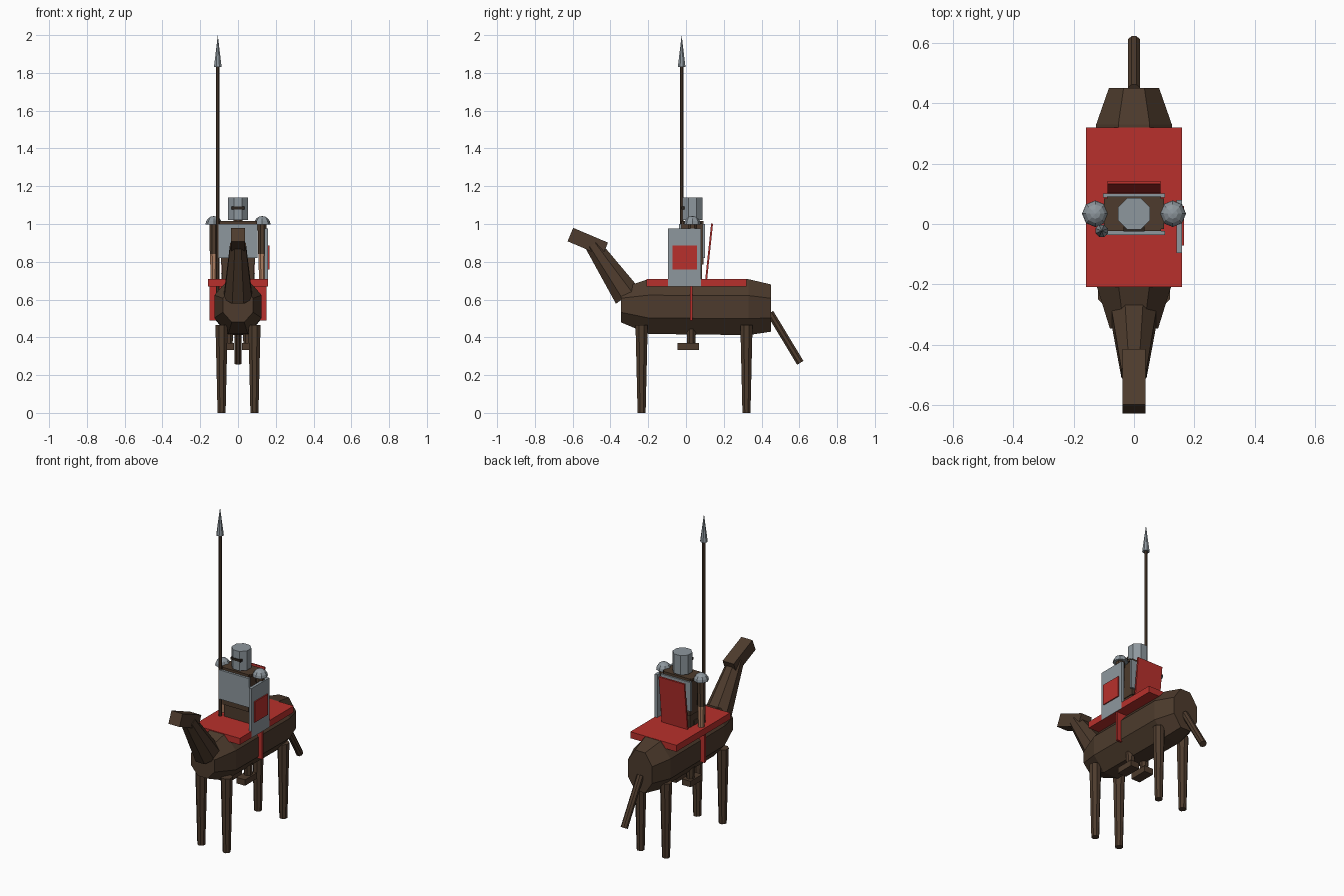
import bpy, bmesh, math
from mathutils import Vector, Matrix

if "Cube" in bpy.data.objects:
    bpy.data.objects.remove(bpy.data.objects["Cube"])


def material(name, rgb):
    m = bpy.data.materials.new(name)
    m.use_nodes = True
    m.diffuse_color = (*rgb, 1)
    m.node_tree.nodes["Principled BSDF"].inputs["Base Color"].default_value = (*rgb, 1)
    return m


BROWN = material("brown", (0.075, 0.044, 0.026))
STEEL = material("steel grey", (0.27, 0.31, 0.34))
RED = material("red", (0.48, 0.03, 0.025))
SKIN = material("skin", (0.42, 0.21, 0.12))
DARK = material("dark slit", (0.025, 0.018, 0.013))


def finish(name, bm, mat):
    bmesh.ops.recalc_face_normals(bm, faces=bm.faces)
    mesh = bpy.data.meshes.new(name)
    bm.to_mesh(mesh)
    bm.free()
    mesh.materials.append(mat)
    obj = bpy.data.objects.new(name, mesh)
    bpy.context.scene.collection.objects.link(obj)
    return obj


def box(name, center, size, mat, tilt=0):
    bm = bmesh.new()
    bmesh.ops.create_cube(bm, size=1)
    place = Matrix.Translation(center) @ Matrix.Rotation(math.radians(tilt), 4, "X")
    bm.transform(place @ Matrix.Diagonal((*size, 1)))
    return finish(name, bm, mat)


def rod(name, start, end, r1, r2, mat, sides=8):
    """Tapered prism between two points, flat side outward."""
    start, end = Vector(start), Vector(end)
    axis = end - start
    bm = bmesh.new()
    bmesh.ops.create_cone(bm, cap_ends=True, segments=sides,
                          radius1=r1, radius2=r2, depth=axis.length)
    bm.transform(Matrix.Rotation(math.pi / sides, 4, "Z"))
    turn = Vector((0, 0, 1)).rotation_difference(axis).to_matrix().to_4x4()
    bm.transform(Matrix.Translation((start + end) / 2) @ turn)
    return finish(name, bm, mat)


# Horse body: octagonal sections (y, centre z, half width, half height)
sections = [(-0.345, 0.57, 0.08, 0.09), (-0.2, 0.563, 0.125, 0.145),
            (0.33, 0.56, 0.125, 0.148), (0.45, 0.555, 0.083, 0.125)]
bm = bmesh.new()
rings = []
for y, z, w, h in sections:
    angles = [math.radians(22.5 + 45 * i) for i in range(8)]
    k = 1 / math.cos(math.pi / 8)
    rings.append([bm.verts.new((w * k * math.cos(a), y, z + h * k * math.sin(a)))
                  for a in angles])
for a, b in zip(rings, rings[1:]):
    for i in range(8):
        j = (i + 1) % 8
        bm.faces.new((a[i], a[j], b[j], b[i]))
bm.faces.new(rings[0])
bm.faces.new(rings[-1])
finish("horse_body", bm, BROWN)

# Horse neck, head, tail
rod("horse_neck", (0, -0.31, 0.62), (0, -0.495, 0.89), 0.08, 0.045, BROWN)
box("horse_head", (0, -0.52, 0.905), (0.076, 0.2, 0.077), BROWN, -23)
rod("horse_tail", (0, 0.445, 0.53), (0, 0.605, 0.265), 0.021, 0.021, BROWN)

# Blanket and girth strap
box("saddle_blanket", (0, 0.056, 0.69), (0.316, 0.528, 0.04), RED)
box("girth_strap", (0, 0.028, 0.59), (0.302, 0.014, 0.2), RED)

# Rider trunk and armour plates
CY = 0.034
box("rider_torso", (0, CY, 0.9), (0.18, 0.115, 0.23), BROWN)
box("rider_hips", (0, CY, 0.74), (0.17, 0.1, 0.09), BROWN)
for label, y in (("chest_plate", -0.03), ("back_plate", 0.094)):
    box(label, (0, y, 0.91), (0.206, 0.014, 0.18), STEEL)
box("shoulder_yoke", (0, CY, 1.008), (0.2, 0.1, 0.014), BROWN)

# Head and helmet with eye slit
rod("rider_neck", (0, CY, 1.0), (0, CY, 1.04), 0.025, 0.025, BROWN)
rod("helmet", (0, CY, 1.02), (0, CY, 1.14), 0.057, 0.057, STEEL)
box("eye_slit", (0, -0.016, 1.085), (0.07, 0.016, 0.014), DARK)

# Mirrored limbs of horse and rider
for side, s in (("left", 1), ("right", -1)):
    for label, y in (("front", -0.235), ("rear", 0.32)):
        rod(f"horse_{label}_leg_{side}", (s * 0.087, y, 0), (s * 0.087, y, 0.465),
            0.023, 0.035, BROWN)
    rod(f"rider_leg_{side}", (s * 0.05, 0.028, 0.36), (s * 0.05, 0.028, 0.74),
        0.023, 0.042, BROWN)
    box(f"rider_foot_{side}", (s * 0.05, 0.012, 0.352), (0.06, 0.115, 0.037), BROWN)
    rod(f"sleeve_{side}", (s * 0.128, CY, 0.84), (s * 0.128, CY, 1.0), 0.023, 0.026, BROWN)
    rod(f"forearm_{side}", (s * 0.128, CY, 0.7), (s * 0.128, CY, 0.84), 0.018, 0.022, SKIN)
    # Domed shoulder guard: upper half of a sphere
    bm = bmesh.new()
    bmesh.ops.create_uvsphere(bm, u_segments=8, v_segments=8, radius=0.044)
    cut = bmesh.ops.bisect_plane(bm, geom=bm.verts[:] + bm.edges[:] + bm.faces[:],
                                 plane_co=(0, 0, 0), plane_no=(0, 0, 1), clear_inner=True)
    bmesh.ops.holes_fill(bm, edges=[e for e in bm.edges if e.is_boundary])
    bm.transform(Matrix.Translation((s * 0.128, CY, 0.998)))
    finish(f"shoulder_guard_{side}", bm, STEEL)

# Cape leaning away from the back
box("cape", (0, 0.122, 0.85), (0.176, 0.01, 0.305), RED, -6)

# Shield on the left arm
box("shield", (0.15, -0.008, 0.823), (0.018, 0.175, 0.306), STEEL)
box("shield_panel", (0.16, -0.006, 0.822), (0.012, 0.13, 0.128), RED)

# Lance in the right hand
rod("lance_shaft", (-0.107, -0.023, 0.62), (-0.107, -0.023, 1.84), 0.01, 0.01, BROWN)
rod("lance_tip", (-0.107, -0.023, 1.83), (-0.107, -0.023, 2.0), 0.022, 0, STEEL)
